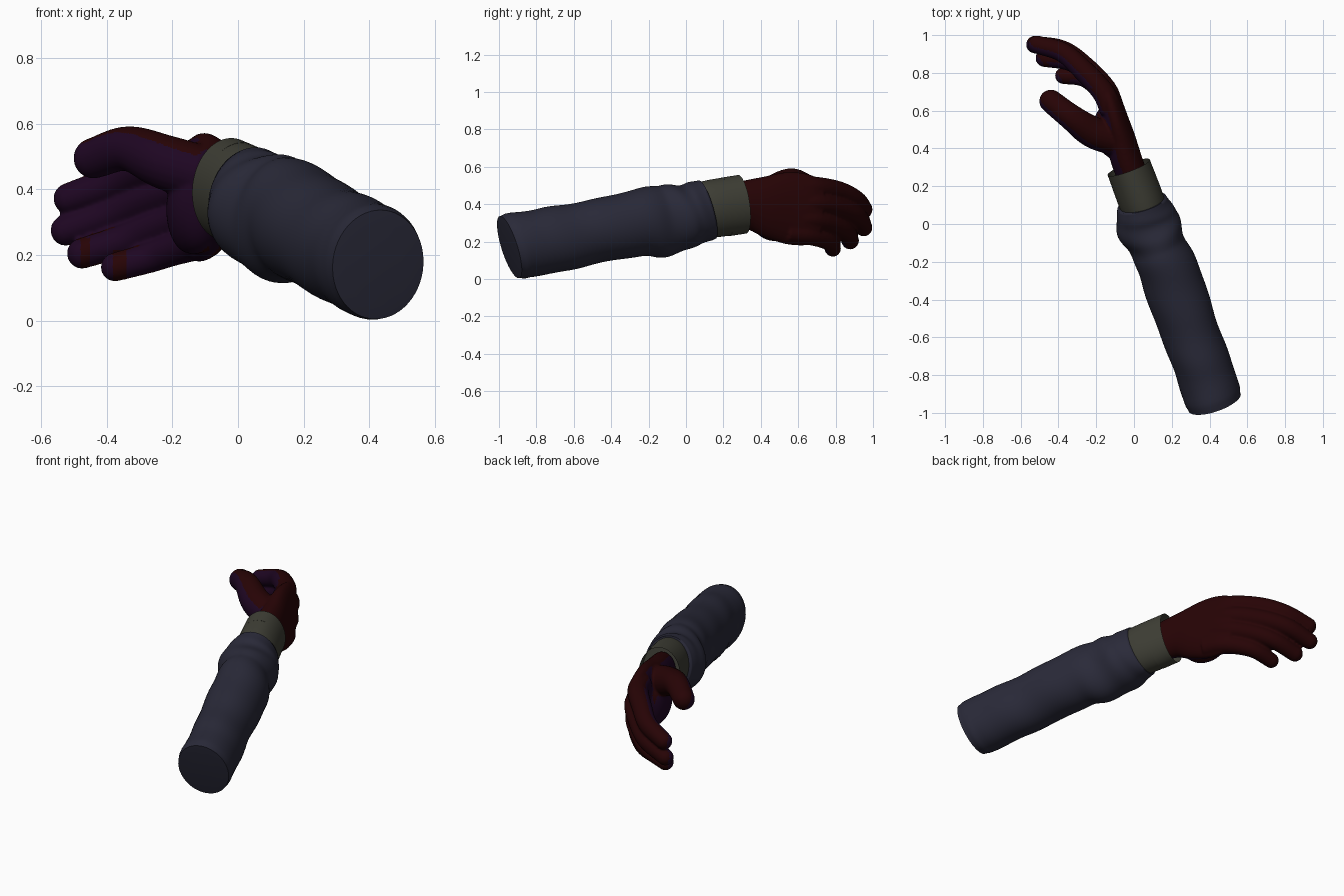
import bpy, bmesh, math
from mathutils import Vector

if "Cube" in bpy.data.objects:
    bpy.data.objects.remove(bpy.data.objects["Cube"])


def material(name, rgb):
    m = bpy.data.materials.new(name)
    m.diffuse_color = (*rgb, 1)
    m.use_nodes = True
    m.node_tree.nodes["Principled BSDF"].inputs["Base Color"].default_value = m.diffuse_color
    return m


SLEEVE = material("slate_blue_cloth", (0.023, 0.023, 0.041))
CUFF = material("olive_grey_cloth", (0.049, 0.049, 0.036))
RED = material("dark_red", (0.020, 0.001, 0.0015))
PURPLE = material("dark_purple", (0.013, 0.0018, 0.016))


def catmull(a, b, c, d, t):
    return 0.5 * (2 * b + (c - a) * t + (2 * a - 5 * b + 4 * c - d) * t * t
                  + (3 * b - a - 3 * c + d) * t ** 3)


def sample(sections, steps):
    """Smoothly interpolate (x, y, z, half width, half height) sections."""
    s = [Vector(v) for v in sections]
    out = []
    for i in range(len(s) - 1):
        a = s[i - 1] if i else 2 * s[0] - s[1]
        d = s[i + 2] if i + 2 < len(s) else 2 * s[-1] - s[-2]
        out += [catmull(a, s[i], s[i + 1], d, k / steps) for k in range(steps)]
    return out + [s[-1]]


def loft(bm, sections, steps=6, seg=32, fold=None):
    """Closed elliptical tube through the sections."""
    pts = sample(sections, steps)
    pos = [Vector(p[:3]) for p in pts]
    n = len(pts)
    rings = []
    for i, p in enumerate(pts):
        t = (pos[min(i + 1, n - 1)] - pos[max(i - 1, 0)]).normalized()
        side = t.cross(Vector((0, 0, 1))).normalized()
        up = side.cross(t)
        ring = []
        for k in range(seg):
            a = 2 * math.pi * k / seg
            f = 1 + (fold(i / (n - 1), a) if fold else 0)
            ring.append(bm.verts.new(pos[i] + side * (p[3] * f * math.cos(a))
                                     + up * (p[4] * f * math.sin(a))))
        rings.append(ring)
    for r0, r1 in zip(rings, rings[1:]):
        for k in range(seg):
            j = (k + 1) % seg
            bm.faces.new((r0[k], r0[j], r1[j], r1[k]))
    bm.faces.new(rings[0][::-1])
    bm.faces.new(rings[-1])
    return rings


def finish(name, bm, mats):
    bmesh.ops.recalc_face_normals(bm, faces=bm.faces)
    me = bpy.data.meshes.new(name)
    bm.to_mesh(me)
    bm.free()
    for m in mats:
        me.materials.append(m)
    ob = bpy.data.objects.new(name, me)
    bpy.context.collection.objects.link(ob)
    return ob


def smooth(ob, angle):
    bpy.ops.object.select_all(action='DESELECT')
    bpy.context.view_layer.objects.active = ob
    ob.select_set(True)
    bpy.ops.object.shade_smooth_by_angle(angle=math.radians(angle))


# Sleeve: wide tube with slanted cloth folds, stronger towards the wrist
def folds(u, a):
    amp = 0.012 + 0.018 * u * u
    return (amp * math.sin(34 * u + 1.8 * math.sin(a + 0.6))
            + 0.012 * math.sin(17 * u + 2 * a)) * min(1, 8 * u, 8 * (1 - u))


bm = bmesh.new()
rings = loft(bm, [
    (0.424, -0.937, 0.173, 0.153, 0.177),
    (0.36, -0.74, 0.205, 0.152, 0.178),
    (0.277, -0.52, 0.247, 0.156, 0.170),
    (0.193, -0.27, 0.298, 0.158, 0.180),
    (0.128, -0.12, 0.312, 0.150, 0.190),
    (0.073, 0.005, 0.340, 0.168, 0.172),
    (0.041, 0.112, 0.371, 0.134, 0.163)], steps=10, seg=56, fold=folds)
for ring, shrink, lean in zip(rings, (0.95, 0.99, 1, 1), (0.15, 0.13, 0.10, 0.05)):
    # tilt the shoulder end and round its rim
    c = sum((v.co for v in ring), Vector()) / len(ring)
    for v in ring:
        v.co = c + (v.co - c) * shrink
        v.co.y -= lean * (v.co.z - c.z)
# softly bulged end cap
end = [f for f in bm.faces if set(f.verts) == set(rings[0])]
for thickness, depth in ((0.012, 0.008), (0.04, 0.004)):
    bmesh.ops.inset_region(bm, faces=end, thickness=thickness)
    bmesh.ops.translate(bm, verts=end[0].verts[:], vec=(0.35 * depth, -0.9 * depth, -0.27 * depth))
smooth(finish("sleeve", bm, [SLEEVE]), 80)

# Cuff: straight band, its open front recessed around the wrist
bm = bmesh.new()
rings = loft(bm, [
    (0.073, 0.03, 0.358, 0.100, 0.135),
    (0.045, 0.105, 0.371, 0.120, 0.153),
    (-0.028, 0.300, 0.400, 0.119, 0.158)], steps=4, seg=56)
front = [f for f in bm.faces if set(f.verts) == set(rings[-1])]
bmesh.ops.inset_region(bm, faces=front, thickness=0.018)
bmesh.ops.translate(bm, verts=front[0].verts[:], vec=(0.033, -0.09, -0.014))
smooth(finish("cuff", bm, [CUFF]), 40)

# Hand: palm, thumb and fingers as tubes, fused into one skin
bm = bmesh.new()
loft(bm, [
    (0.005, 0.22, 0.385, 0.080, 0.115),
    (-0.04, 0.34, 0.397, 0.083, 0.136),
    (-0.07, 0.45, 0.388, 0.078, 0.172),
    (-0.10, 0.55, 0.380, 0.071, 0.194),
    (-0.128, 0.65, 0.368, 0.062, 0.190),
    (-0.150, 0.72, 0.362, 0.046, 0.165)])
# fleshy heel of the palm
loft(bm, [
    (-0.07, 0.37, 0.37, 0.055, 0.090),
    (-0.12, 0.45, 0.345, 0.085, 0.135),
    (-0.15, 0.53, 0.335, 0.070, 0.130),
    (-0.15, 0.60, 0.335, 0.040, 0.100)], seg=28)

digits = {
    "thumb": [(-0.08, 0.44, 0.44, 0.085), (-0.22, 0.487, 0.482, 0.084),
              (-0.335, 0.567, 0.524, 0.069), (-0.44, 0.65, 0.495, 0.062)],
    "index": [(-0.12, 0.60, 0.49, 0.060), (-0.165, 0.70, 0.487, 0.060), (-0.275, 0.82, 0.465, 0.057),
              (-0.38, 0.91, 0.420, 0.053), (-0.515, 0.95, 0.372, 0.048)],
    "middle": [(-0.11, 0.60, 0.41, 0.060), (-0.15, 0.71, 0.405, 0.060), (-0.265, 0.835, 0.372, 0.057),
               (-0.38, 0.92, 0.328, 0.053), (-0.525, 0.95, 0.275, 0.047)],
    "ring": [(-0.10, 0.58, 0.33, 0.058), (-0.14, 0.69, 0.32, 0.058), (-0.24, 0.795, 0.287, 0.054),
             (-0.34, 0.86, 0.247, 0.050), (-0.475, 0.878, 0.205, 0.047)],
    "little": [(-0.09, 0.54, 0.25, 0.056), (-0.13, 0.65, 0.238, 0.055), (-0.20, 0.73, 0.217, 0.051),
               (-0.27, 0.775, 0.192, 0.047), (-0.375, 0.785, 0.163, 0.044)]}
for path in digits.values():
    loft(bm, [(*p, p[3]) for p in path], seg=20)
    # round fingertip
    tip = bmesh.ops.create_uvsphere(bm, u_segments=20, v_segments=14, radius=path[-1][3])
    bmesh.ops.translate(bm, verts=tip["verts"], vec=path[-1][:3])

hand = finish("hand", bm, [RED, PURPLE])
rm = hand.modifiers.new("fuse", 'REMESH')
rm.mode = 'VOXEL'
rm.voxel_size = 0.007
sm = hand.modifiers.new("soften", 'SMOOTH')
sm.factor = 0.5
sm.iterations = 8
dg = bpy.context.evaluated_depsgraph_get()
skin = bpy.data.meshes.new_from_object(hand.evaluated_get(dg))
hand.modifiers.clear()
hand.data = skin
skin.materials.clear()
skin.materials.append(RED)
skin.materials.append(PURPLE)

# Palm side is purple, back of the hand red, with a red band on two fingers
thumb_dir = Vector((-0.60, -0.66, -0.45)).normalized()
finger_dir = Vector((-0.70, -0.65, -0.20)).normalized()
for f in skin.polygons:
    x, y, z = f.center
    is_thumb = y < 0.72 and z > 0.42
    band = (-0.48 < x < -0.45 and 0.14 < z < 0.252) or (-0.38 < x < -0.34 and z < 0.215 and y > 0.7)
    facing = f.normal.dot(thumb_dir if is_thumb else finger_dir)
    f.material_index = 1 if facing > 0.27 and not band else 0
smooth(hand, 80)
